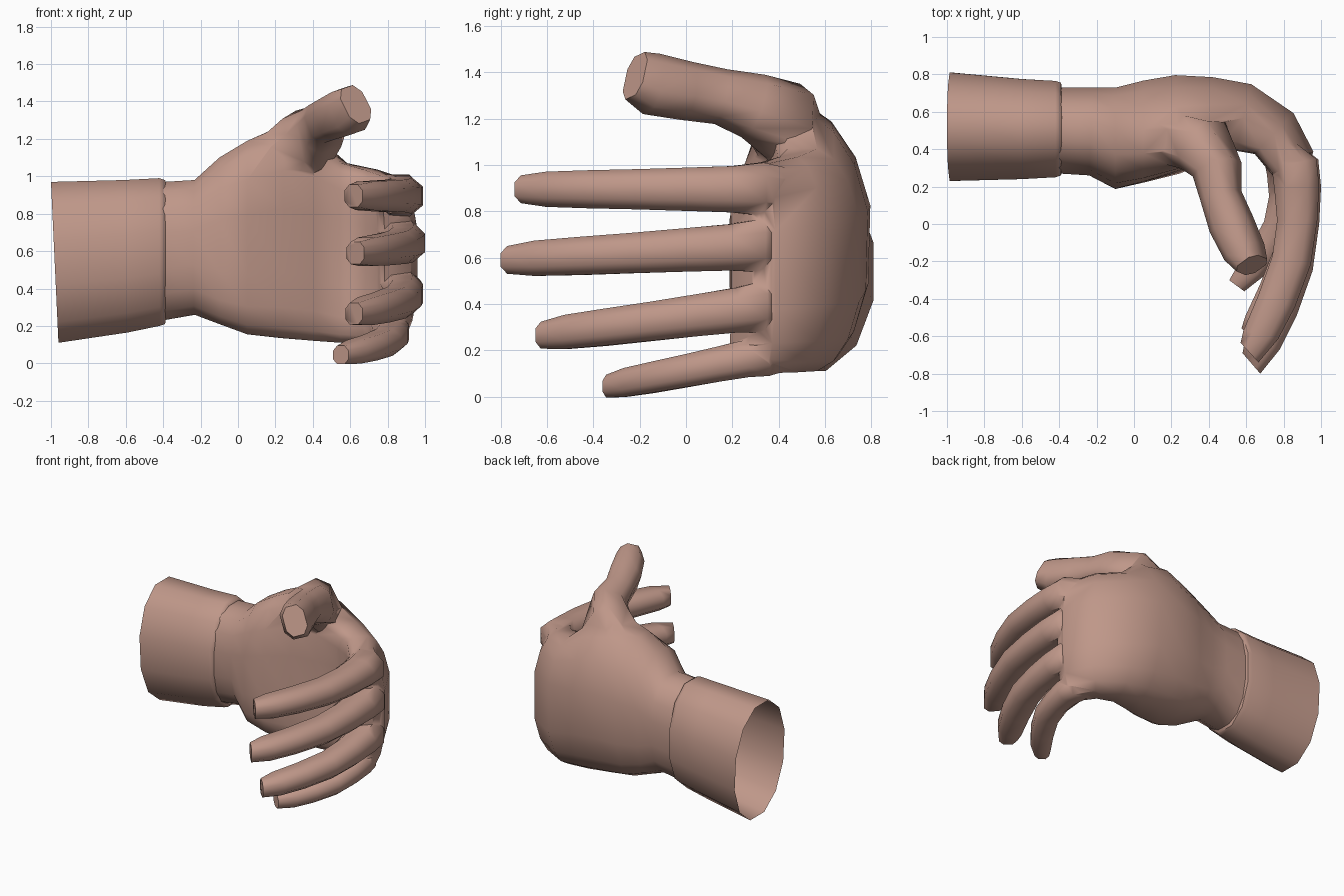
import bpy, bmesh, math
from mathutils import Vector as V

if "Cube" in bpy.data.objects:
    bpy.data.objects.remove(bpy.data.objects["Cube"])

skin = bpy.data.materials.new("skin")
skin.diffuse_color = (0.52, 0.31, 0.25, 1)
skin.use_nodes = True
skin.node_tree.nodes["Principled BSDF"].inputs["Base Color"].default_value = skin.diffuse_color


def ring(c, a, b, n, p=0.8, arch=0.0, ptop=None):
    """Rounded cross-section around c with half axes a and b; ptop shapes the top half."""
    pts = []
    for i in range(n):
        t = 2 * math.pi * (i + 0.5) / n
        u, w = math.cos(t), math.sin(t)
        e = ptop if ptop and w > 0 else p
        k = math.cos(math.pi / n) ** e
        u = math.copysign(abs(u) ** e, u) / k
        w = math.copysign(abs(w) ** e, w) / k
        pts.append(c + a * u + b * w - a.normalized() * arch * w * w)
    return pts


def slab(ox, oy, ix, iy, lo, hi, n, p=0.8, arch=0.0, ptop=None):
    """Cross-section from outer point, inner point and height range."""
    z = (lo + hi) / 2
    o, i = V((ox, oy, z)), V((ix, iy, z))
    return ring((o + i) / 2, (o - i) / 2, V((0, 0, (hi - lo) / 2)), n, p, arch, ptop)


def loft(name, rings, caps=True):
    bm = bmesh.new()
    vs = [[bm.verts.new(q) for q in r] for r in rings]
    n = len(vs[0])
    for r, s in zip(vs, vs[1:]):
        for i in range(n):
            j = (i + 1) % n
            bm.faces.new((r[i], r[j], s[j], s[i]))
    if caps:
        bm.faces.new(vs[0])
        bm.faces.new(vs[-1])
    bmesh.ops.recalc_face_normals(bm, faces=bm.faces)
    me = bpy.data.meshes.new(name)
    bm.to_mesh(me)
    bm.free()
    me.materials.append(skin)
    ob = bpy.data.objects.new(name, me)
    bpy.context.collection.objects.link(ob)
    return ob


# palm, bending round the knuckles: outer xy, inner xy, low z, high z, arch, top shape
palm = [(-.40, .73, -.40, .27, .23, .97, 0, .85), (-.22, .73, -.24, .26, .26, .98, 0, .85),
        (-.10, .73, -.10, .19, .21, 1.10, .02, .85), (.05, .77, .05, .23, .155, 1.19, .06, .9),
        (.22, .80, .24, .29, .135, 1.27, .09, .95), (.42, .79, .41, .36, .12, 1.22, .09, .9),
        (.63, .76, .55, .42, .11, 1.07, .09, .6), (.86, .60, .66, .39, .105, 1.035, .07, .6),
        (.965, .39, .75, .27, .10, 1.0, .05, .62), (.93, .29, .79, .20, .14, .96, .05, .62)]
hand = loft("hand", [slab(*s[:6], 16, .85 if s[0] < -.2 else .6, *s[6:]) for s in palm])

# four fingers share one curled outline: outer xy, inner xy, height factor
curl = [(.83, .46, .76, .42, .9), (.975, .345, .735, .30, 1.15), (.99, .2, .75, .18, 1.0),
        (.98, 0, .765, .0, .94), (.945, -.25, .74, -.2, .87), (.86, -.49, .665, -.42, .82),
        (.77, -.67, .585, -.62, .76), (.665, -.80, .57, -.69, .6)]
# root z, tip z, tip y, x shift, root half height, thickness
fingers = [(.895, .895, -.74, 0, .1, 1), (.655, .59, -.80, .01, .1, 1),
           (.395, .265, -.65, 0, .097, .95), (.19, .045, -.36, -.075, .082, .85)]
parts = []
for z0, z1, tip, dx, h, th in fingers:
    k = (.4 - tip) / 1.2
    rows = []
    for ox, oy, ix, iy, f in curl:
        oy, iy = (.4 + (y - .4) * (k if y < .4 else 1) for y in (oy, iy))
        ix, iy = ox + (ix - ox) * th, oy + (iy - oy) * th
        t = max(0, (.4 - oy) / (.4 - tip))
        z = z0 + (z1 - z0) * t
        rows.append(slab(ox + dx, oy, ix + dx, iy, z - h * f, z + h * f, 8, .8))
    parts.append(loft("finger", rows))

# thumb: centre, sideways half width, upright half width
path = [(.08, .46, .92, .12, .12), (.22, .46, 1.09, .14, .15), (.37, .42, 1.19, .15, .17),
        (.445, .29, 1.255, .12, .13), (.465, .15, 1.295, .10, .11),
        (.52, 0, 1.32, .11, .115), (.59, -.15, 1.35, .10, .125), (.63, -.22, 1.385, .075, .105)]
pts = [V(q[:3]) for q in path]
rows = []
for i, q in enumerate(path):
    d = (pts[min(i + 1, len(pts) - 1)] - pts[max(i - 1, 0)]).normalized()
    up = V((-.35, 0, 1)) if i > 2 else V((-.6, 0, 1))
    side = d.cross(up).normalized()
    rows.append(ring(pts[i], side * q[3], side.cross(d) * q[4], 8, .75))
parts.append(loft("thumb", rows))

# weld digits to the palm
bpy.context.view_layer.objects.active = hand
for ob in parts:
    m = hand.modifiers.new("weld", 'BOOLEAN')
    m.operation, m.solver, m.object = 'UNION', 'EXACT', ob
    bpy.ops.object.modifier_apply(modifier=m.name)
    bpy.data.objects.remove(ob)

# open the wrist end
bm = bmesh.new()
bm.from_mesh(hand.data)
cap = [f for f in bm.faces if f.normal.x < -.9 and f.calc_center_median().x < -.38]
bmesh.ops.delete(bm, geom=cap, context='FACES')
bm.to_mesh(hand.data)
bm.free()

# open sleeve with a slanted end and a small lip at the wrist
cuff = [(-.98, .02, .81, .23, .11, .97), (-.6, .01, .775, .24, .165, .98),
        (-.42, 0, .765, .25, .20, .99), (-.39, 0, .755, .26, .21, .98),
        (-.385, 0, .72, .28, .24, .965)]
sleeve = loft("sleeve", [ring(V((x, (a + b) / 2, (lo + hi) / 2)), V((0, (a - b) / 2, 0)),
              V((-s, 0, (hi - lo) / 2)), 12, .95) for x, s, a, b, lo, hi in cuff], False)

for ob in (hand, sleeve):
    bpy.ops.object.select_all(action='DESELECT')
    ob.select_set(True)
    bpy.context.view_layer.objects.active = ob
    bpy.ops.object.shade_smooth_by_angle(angle=math.radians(62))
